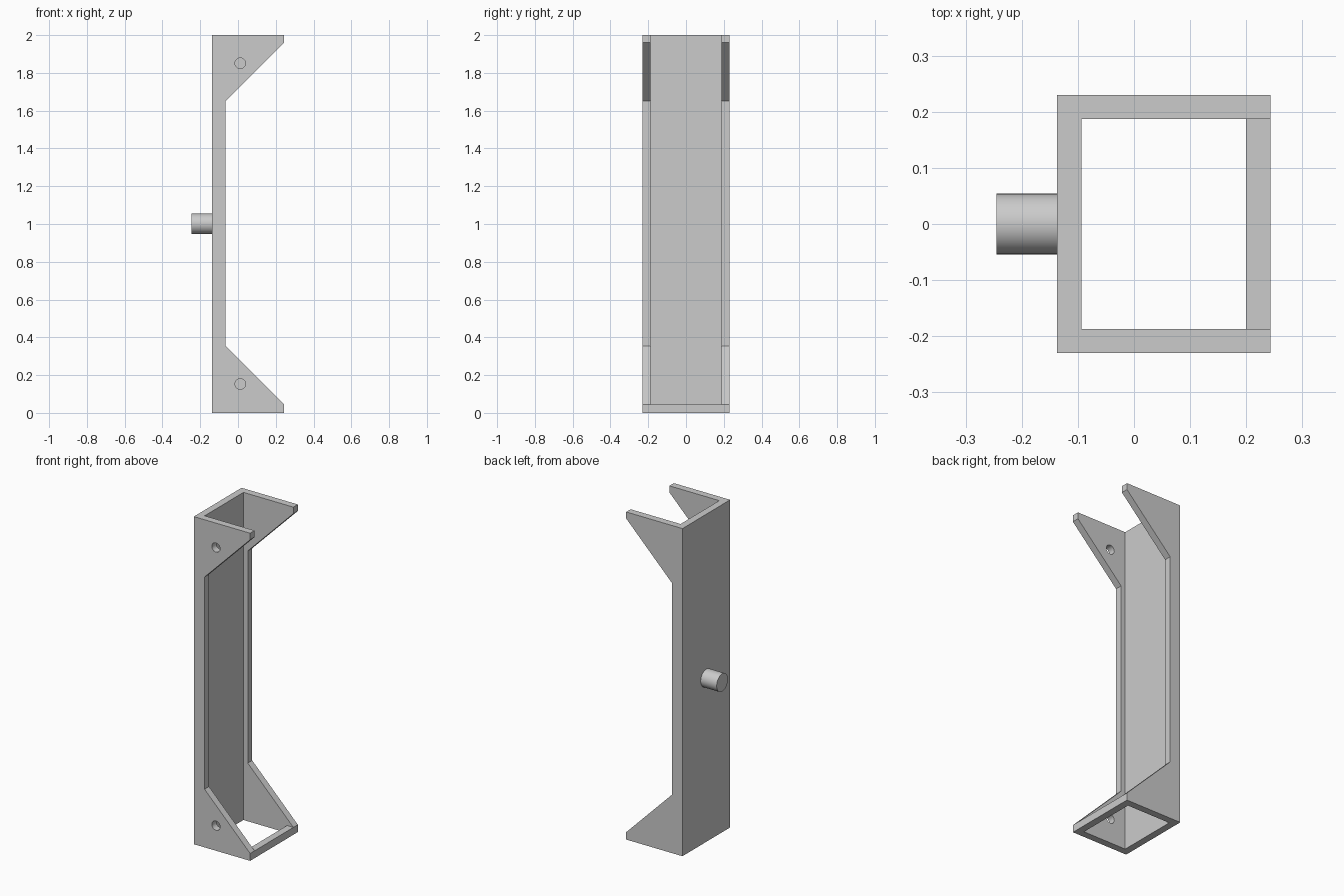
import bpy
import bmesh
from math import pi

if "Cube" in bpy.data.objects:
    bpy.data.objects.remove(bpy.data.objects["Cube"], do_unlink=True)

grey = bpy.data.materials.new("light_grey")
grey.use_nodes = True
grey.diffuse_color = (0.6, 0.6, 0.6, 1)
grey.node_tree.nodes["Principled BSDF"].inputs["Base Color"].default_value = grey.diffuse_color

WALL = 0.043
BACK, OPEN = -0.137, 0.243   # x of the back plate and of the open edge
HALF = 0.23                  # half of the width


def extrude_profile(name, points, half):
    """Solid from an x-z outline, extruded symmetrically along y."""
    bm = bmesh.new()
    face = bm.faces.new([bm.verts.new((x, -half, z)) for x, z in points])
    moved = bmesh.ops.extrude_face_region(bm, geom=[face])["geom"]
    verts = [v for v in moved if isinstance(v, bmesh.types.BMVert)]
    bmesh.ops.translate(bm, verts=verts, vec=(0, 2 * half, 0))
    bmesh.ops.recalc_face_normals(bm, faces=bm.faces)
    mesh = bpy.data.meshes.new(name)
    bm.to_mesh(mesh)
    bm.free()
    obj = bpy.data.objects.new(name, mesh)
    bpy.context.collection.objects.link(obj)
    mesh.materials.append(grey)
    return obj


def cylinder(name, radius, depth, location, rotation):
    bpy.ops.mesh.primitive_cylinder_add(vertices=48, radius=radius, depth=depth,
                                        location=location, rotation=rotation)
    obj = bpy.context.object
    obj.name = name
    obj.data.materials.append(grey)
    return obj


def cut(target, cutter):
    mod = target.modifiers.new("cut", "BOOLEAN")
    mod.operation = "DIFFERENCE"
    mod.solver = "EXACT"
    mod.object = cutter
    cutter.hide_render = True
    bpy.context.view_layer.objects.active = target
    bpy.ops.object.modifier_apply(modifier=mod.name)
    bpy.data.objects.remove(cutter, do_unlink=True)


# Bracket: flared side outline, hollowed so a front bar stays at the bottom
bracket = extrude_profile("bracket", [
    (BACK, 0), (OPEN, 0), (OPEN, 0.045), (-0.065, 0.355),
    (-0.065, 1.65), (OPEN, 1.96), (OPEN, 2), (BACK, 2)], HALF)
hollow = extrude_profile("hollow_cutter", [
    (BACK + WALL, -1), (OPEN - WALL, -1), (OPEN - WALL, 0.045),
    (1, 0.045), (1, 3), (BACK + WALL, 3)], HALF - WALL)
cut(bracket, hollow)

# Screw holes through the front side wall only
for z in (0.153, 1.851):
    cut(bracket, cylinder("hole_cutter", 0.028, 0.2, (0.012, -HALF, z), (pi / 2, 0, 0)))

# Round peg on the back plate
peg = cylinder("peg", 0.054, 0.108, (-0.191, 0, 1.001), (0, pi / 2, 0))

for obj in (bracket, peg):
    bpy.ops.object.select_all(action="DESELECT")
    obj.select_set(True)
    bpy.context.view_layer.objects.active = obj
    bpy.ops.object.shade_smooth_by_angle()
